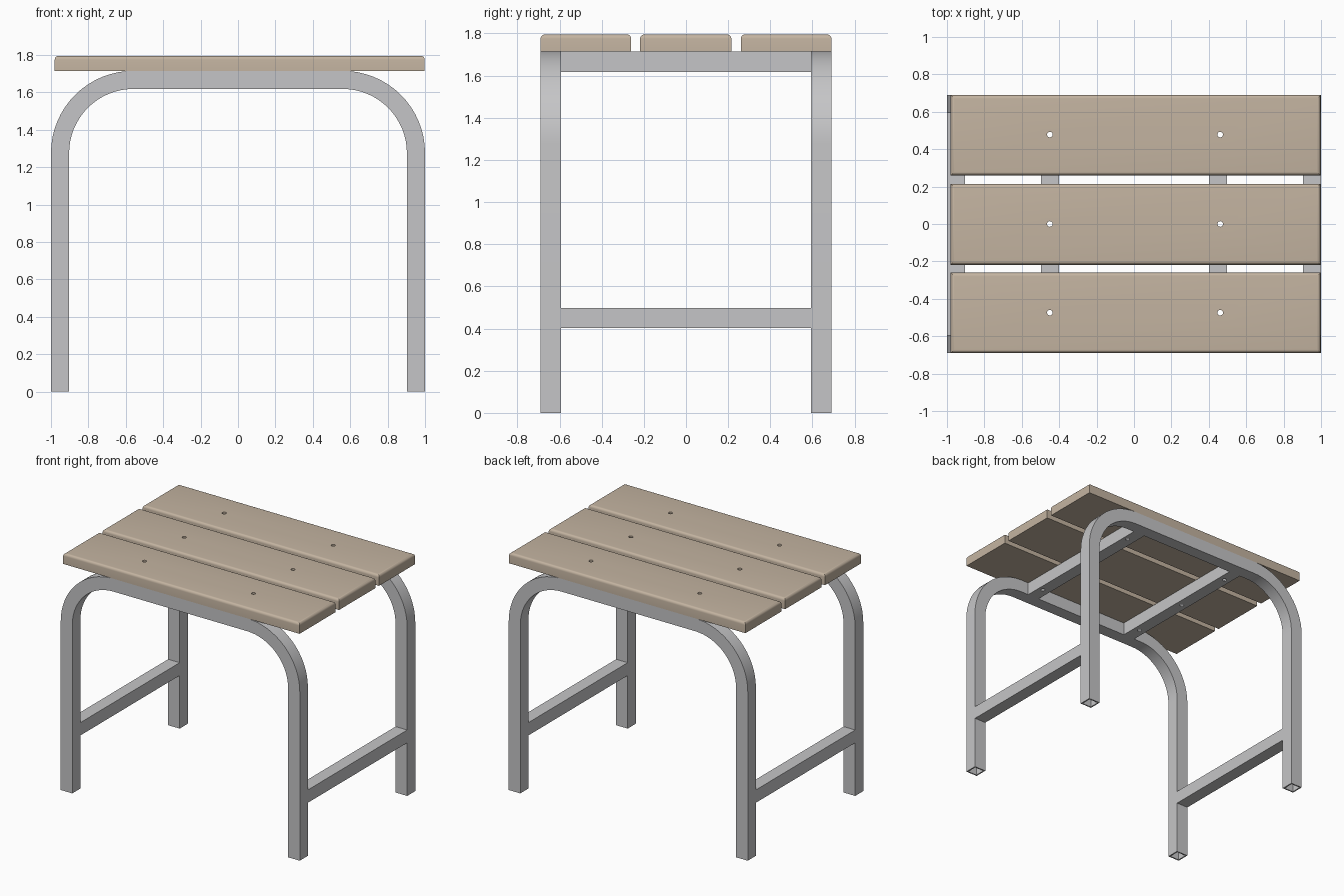
import bpy, bmesh, math
from mathutils import Vector

if "Cube" in bpy.data.objects:
    bpy.data.objects.remove(bpy.data.objects["Cube"])


def material(name, rgb):
    m = bpy.data.materials.new(name)
    m.diffuse_color = (*rgb, 1)
    m.use_nodes = True
    m.node_tree.nodes["Principled BSDF"].inputs["Base Color"].default_value = m.diffuse_color
    return m


WOOD = material("beige wood", (0.55, 0.455, 0.355))
STEEL = material("grey steel", (0.56, 0.56, 0.57))
T, WALL = 0.097, 0.010        # tube width and wall thickness
TOP = 1.715                   # top of the frame
HALF_Y = 0.69


def finish(bm, name, mat):
    bmesh.ops.recalc_face_normals(bm, faces=bm.faces[:])
    me = bpy.data.meshes.new(name)
    bm.to_mesh(me)
    bm.free()
    ob = bpy.data.objects.new(name, me)
    bpy.context.collection.objects.link(ob)
    if mat:
        me.materials.append(mat)
    return ob


def activate(ob):
    bpy.ops.object.select_all(action='DESELECT')
    ob.select_set(True)
    bpy.context.view_layer.objects.active = ob


def smooth(ob):
    activate(ob)
    bpy.ops.object.shade_smooth_by_angle(angle=math.radians(30))


def tube(name, path, side):
    """Hollow square tube along (point, normal) pairs; side is the constant cross direction."""
    bm = bmesh.new()
    side = Vector(side)
    shells = []
    for h in (T / 2, T / 2 - WALL):
        rings = [[bm.verts.new(Vector(p) + Vector(n) * a * h + side * b * h)
                  for a, b in ((1, 1), (1, -1), (-1, -1), (-1, 1))] for p, n in path]
        for r, s in zip(rings, rings[1:]):
            for i in range(4):
                j = (i + 1) % 4
                bm.faces.new((r[i], r[j], s[j], s[i]))
        shells.append(rings)
    for e in (0, -1):
        o, k = shells[0][e], shells[1][e]
        for i in range(4):
            j = (i + 1) % 4
            bm.faces.new((o[i], o[j], k[j], k[i]))
    return finish(bm, name, STEEL)


# Bent hoops: two legs joined by a rounded top rail
CX, R = 0.56, 0.44 - T / 2
CZ = TOP - 0.44
N = 16
for label, sy in (("front", -1), ("back", 1)):
    y = sy * (HALF_Y - T / 2)
    path = [((-CX - R, y, 0), (-1, 0, 0))]
    for sx in (-1, 1):
        for i in range(N + 1):
            a = math.pi / 2 * (i if sx < 0 else N - i) / N
            n = (sx * math.cos(a), 0, math.sin(a))
            path.append(((sx * CX + R * n[0], y, CZ + R * n[2]), n))
    path.append(((CX + R, y, 0), (1, 0, 0)))
    smooth(tube(label + "_leg_hoop", path, (0, 1, 0)))


def crossbar(name, x, z):
    e = HALF_Y - T
    return tube(name, [((x, -e, z), (0, 0, 1)), ((x, e, z), (0, 0, 1))], (1, 0, 0))


# Lower stretchers and upper seat supports
drilled = []
for label, sx in (("left", -1), ("right", 1)):
    crossbar(label + "_stretcher", sx * (1 - T / 2), 0.45)
    drilled.append(crossbar(label + "_seat_support", sx * 0.45, TOP - T / 2))

# Seat planks with rounded top edges
ROWS = (("front", -0.69, -0.26), ("middle", -0.218, 0.215), ("back", 0.26, 0.69))
planks = []
for label, y0, y1 in ROWS:
    bm = bmesh.new()
    bmesh.ops.create_cube(bm, size=1)
    for v in bm.verts:
        v.co = Vector((v.co.x * 1.978 + 0.009, (y0 + y1) / 2 + v.co.y * (y1 - y0),
                       TOP + 0.04 + v.co.z * 0.08))
    edges = [e for e in bm.edges if all(v.co.z > TOP + 0.04 for v in e.verts)]
    bmesh.ops.bevel(bm, geom=edges, offset=0.02, segments=5, profile=0.5, affect='EDGES')
    planks.append(finish(bm, label + "_seat_plank", WOOD))

# Screw holes through planks and supports
bm = bmesh.new()
for x in (-0.45, 0.461):
    for y in (-0.474, 0.0, 0.478):
        c = bmesh.ops.create_cone(bm, cap_ends=True, segments=20, radius1=0.015,
                                  radius2=0.015, depth=0.5)
        bmesh.ops.translate(bm, verts=c["verts"], vec=(x, y, TOP))
cutter = finish(bm, "hole_cutter", None)
cutter.hide_render = True
for ob in planks + drilled:
    mod = ob.modifiers.new("holes", 'BOOLEAN')
    mod.operation = 'DIFFERENCE'
    mod.solver = 'EXACT'
    mod.object = cutter
    activate(ob)
    bpy.ops.object.modifier_apply(modifier=mod.name)
    smooth(ob)
bpy.data.objects.remove(cutter)
